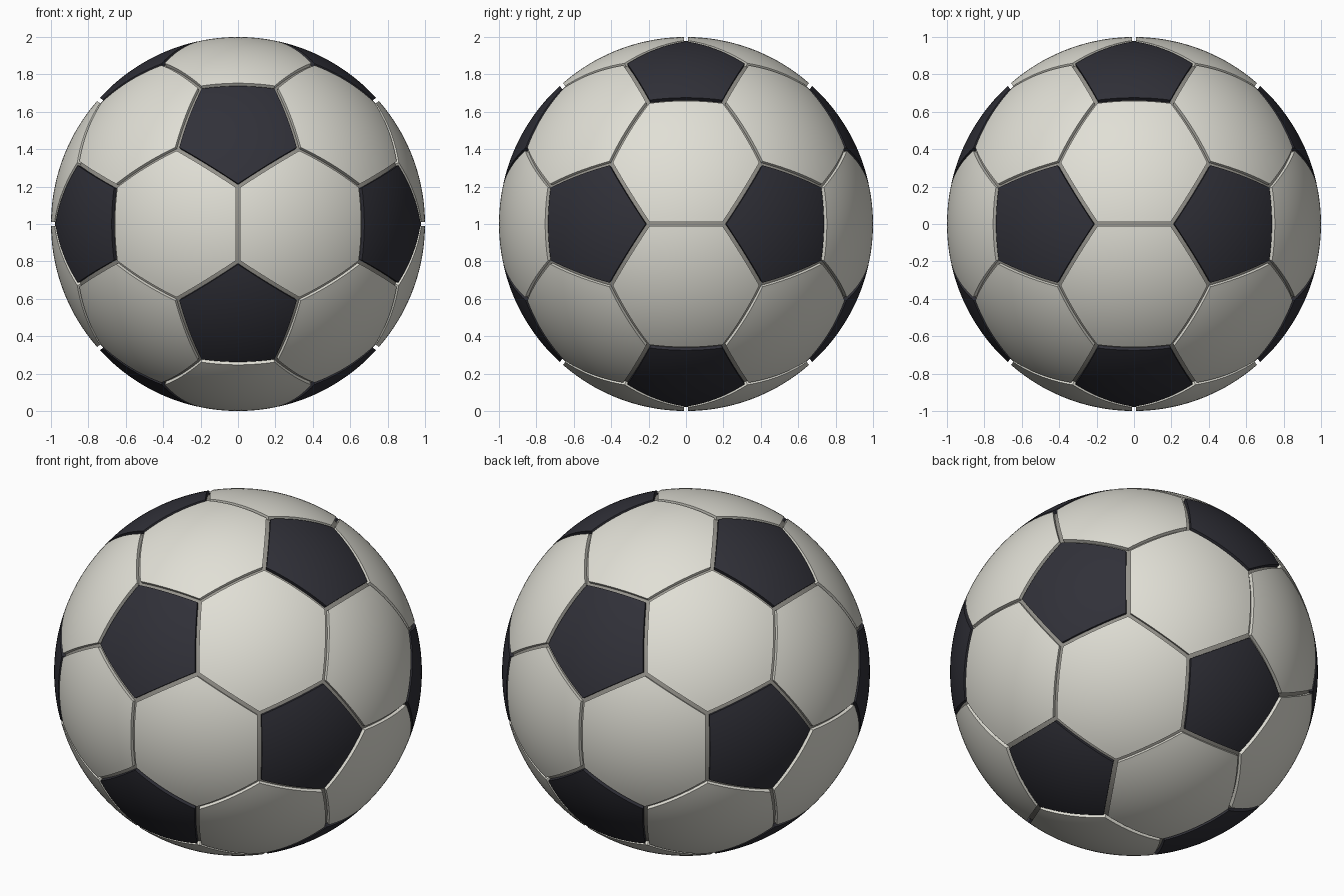
import bpy
import bmesh
from math import radians, sqrt
from mathutils import Vector

RADIUS = 1.0         # outer surface of the panels
SEAM_RADIUS = 0.978  # bottom of the grooves
SEAM_HALF = 0.012    # half the groove width
CENTRE = Vector((0, 0, 1))

if "Cube" in bpy.data.objects:
    bpy.data.objects.remove(bpy.data.objects["Cube"], do_unlink=True)


def make_material(name, colour):
    mat = bpy.data.materials.new(name)
    mat.use_nodes = True
    mat.diffuse_color = (*colour, 1)
    mat.node_tree.nodes["Principled BSDF"].inputs["Base Color"].default_value = (*colour, 1)
    return mat


white = make_material("off white", (0.75, 0.74, 0.67))
black = make_material("charcoal", (0.03, 0.03, 0.04))
grey = make_material("seam grey", (0.3, 0.29, 0.26))


def add_object(name, bm, mat):
    mesh = bpy.data.meshes.new(name)
    bm.to_mesh(mesh)
    bm.free()
    mesh.materials.append(mat)
    obj = bpy.data.objects.new(name, mesh)
    obj.location = CENTRE
    bpy.context.collection.objects.link(obj)
    bpy.ops.object.select_all(action='DESELECT')
    obj.select_set(True)
    bpy.context.view_layer.objects.active = obj
    bpy.ops.object.shade_smooth_by_angle(angle=radians(35))
    return obj


def panel_outlines():
    """Corners of the pentagons and hexagons of a truncated icosahedron."""
    phi = (1 + sqrt(5)) / 2
    bm = bmesh.new()
    for a in (-1, 1):
        for b in (-phi, phi):
            for co in ((0, b, a), (b, a, 0), (a, 0, b)):
                bm.verts.new(co)
    bmesh.ops.convex_hull(bm, input=bm.verts[:])
    bmesh.ops.bevel(bm, geom=bm.verts[:], offset=100 / 3, offset_type='PERCENT',
                    segments=1, profile=0.5, affect='VERTICES')
    outlines = []
    for face in bm.faces:
        outlines.append([v.co.normalized() for v in face.verts])
    bm.free()
    return outlines


def add_panel(name, corners, mat):
    """Curved panel with side walls reaching below the groove floor."""
    middle = sum(corners, Vector()) / len(corners)
    edge_mid = (corners[0] + corners[1]) / 2
    shrink = 1 - SEAM_HALF / (edge_mid - middle).length
    bm = bmesh.new()
    face = bm.faces.new([bm.verts.new(middle + (c - middle) * shrink) for c in corners])
    face.normal_update()
    if face.normal.dot(middle) < 0:
        face.normal_flip()
    bmesh.ops.poke(bm, faces=[face])
    bmesh.ops.subdivide_edges(bm, edges=bm.edges[:], cuts=9, use_grid_fill=True)
    for v in bm.verts:
        v.co = v.co.normalized() * RADIUS
    rim = [e for e in bm.edges if e.is_boundary]
    wall = bmesh.ops.extrude_edge_only(bm, edges=rim)["geom"]
    for v in wall:
        if isinstance(v, bmesh.types.BMVert):
            v.co *= (SEAM_RADIUS - 0.008) / RADIUS
    bmesh.ops.recalc_face_normals(bm, faces=bm.faces[:])
    if max(bm.faces, key=lambda f: f.calc_center_median().length).normal.dot(middle) < 0:
        bmesh.ops.reverse_faces(bm, faces=bm.faces[:])
    add_object(name, bm, mat)


# Inner ball that shows as the seams
core = bmesh.new()
bmesh.ops.create_icosphere(core, subdivisions=6, radius=SEAM_RADIUS)
add_object("seam_core", core, grey)

# Stitched panels
for i, corners in enumerate(panel_outlines()):
    if len(corners) == 5:
        add_panel(f"pentagon_panel_{i}", corners, black)
    else:
        add_panel(f"hexagon_panel_{i}", corners, white)
